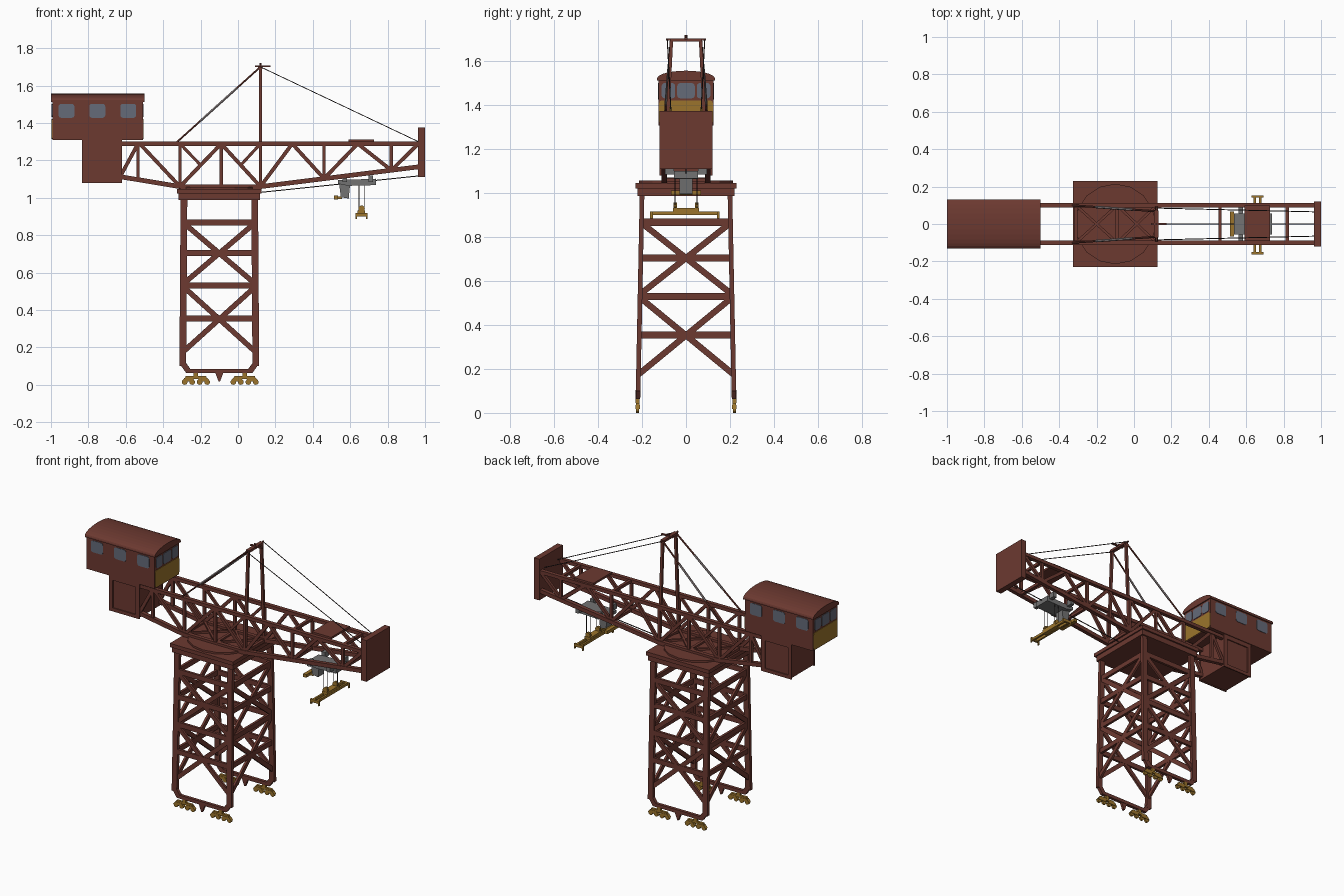
import bpy, bmesh, math
from mathutils import Vector as V


def mat(name, c):
    m = bpy.data.materials.new(name)
    m.diffuse_color = (*c, 1)
    return m


RED = mat("oxide red", (0.15, 0.041, 0.030))
GOLD = mat("ochre yellow", (0.33, 0.175, 0.025))
GREY = mat("machine grey", (0.17, 0.17, 0.17))
GLASS = mat("window glass", (0.13, 0.145, 0.19))
PALE = mat("pale stay grey", (0.30, 0.25, 0.25))
DARK = mat("dark rope", (0.04, 0.03, 0.03))


class Part:
    """Collects solids into one named object."""
    def __init__(self, name, material):
        self.name, self.material, self.bm = name, material, bmesh.new()

    def prism(self, pts, off):
        a = [self.bm.verts.new(V(p)) for p in pts]
        b = [self.bm.verts.new(V(p) + V(off)) for p in pts]
        n = len(a)
        self.bm.faces.new(a)
        self.bm.faces.new(b[::-1])
        for i in range(n):
            self.bm.faces.new((a[i], b[i], b[(i + 1) % n], a[(i + 1) % n]))
        return self

    def box(self, x0, x1, y0, y1, z0, z1):
        return self.prism([(x0, y0, z0), (x1, y0, z0), (x1, y1, z0), (x0, y1, z0)], (0, 0, z1 - z0))

    def beam(self, p, q, w, h, n=4):
        # w: horizontal width, h: depth; n > 4 gives a round bar
        p, q = V(p), V(q)
        d = (q - p).normalized()
        s = V((0, 0, 1)).cross(d)
        s = V((0, 1, 0)) if s.length < 0.12 else s.normalized()
        u = d.cross(s).normalized()
        if n == 4:
            ring = [(-.5, -.5), (.5, -.5), (.5, .5), (-.5, .5)]
        else:
            ring = [(.5 * math.cos(2 * math.pi * i / n), .5 * math.sin(2 * math.pi * i / n)) for i in range(n)]
        return self.prism([p + s * a * w + u * b * h for a, b in ring], q - p)

    def done(self):
        bmesh.ops.recalc_face_normals(self.bm, faces=self.bm.faces[:])
        me = bpy.data.meshes.new(self.name)
        self.bm.to_mesh(me)
        self.bm.free()
        me.materials.append(self.material)
        ob = bpy.data.objects.new(self.name, me)
        bpy.context.collection.objects.link(ob)
        return ob


def rounded(cx, cz, w, h, r):
    out = []
    for k, (sx, sz) in enumerate([(1, 1), (-1, 1), (-1, -1), (1, -1)]):
        for j in range(4):
            a = math.pi / 2 * (k + j / 3)
            out.append((cx + sx * (w / 2 - r) + r * math.cos(a), cz + sz * (h / 2 - r) + r * math.sin(a)))
    return out


# ---- tower: legs lean slightly inwards in y
CX = -0.10


def leg(sx, sy, z):
    return V((CX + sx * (0.196 - 0.007 * z), sy * (0.220 - 0.020 * z), z))


legs = Part("tower_legs", RED)
braces = Part("tower_braces", RED)
sills = Part("tower_sill_beams", RED)
for sy in (-1, 1):
    for sx in (-1, 1):
        legs.beam(leg(sx, sy, 0.10), leg(sx, sy, 1.0), 0.021, 0.036)
        sills.beam(leg(sx, sy, 0.115), (CX + sx * 0.165, sy * 0.219, 0.073), 0.02, 0.03)
    sills.beam((CX - 0.175, sy * 0.219, 0.074), (CX + 0.175, sy * 0.219, 0.074), 0.02, 0.022)
    sills.prism([(CX - 0.022, sy * 0.219 - 0.008, 0.066), (CX + 0.022, sy * 0.219 - 0.008, 0.066),
                 (CX + 0.004, sy * 0.219 - 0.008, 0.018), (CX - 0.004, sy * 0.219 - 0.008, 0.018)], (0, 0.016, 0))
corners = [(-1, -1), (1, -1), (1, 1), (-1, 1)]
for i in range(4):
    a, b = corners[i], corners[(i + 1) % 4]
    for z in (0.868, 0.705, 0.53, 0.355):
        braces.beam(leg(*a, z), leg(*b, z), 0.016, 0.032)
    for z0, z1 in ((0.54, 0.865), (0.175, 0.525)):
        braces.beam(leg(*a, z0), leg(*b, z1), 0.014, 0.028)
        braces.beam(leg(*a, z1), leg(*b, z0), 0.014, 0.028)
for p in (legs, braces, sills):
    p.done()

# ---- travelling bogies
frames, wheels = Part("bogie_frames", GOLD), Part("bogie_wheels", GOLD)
for sy in (-1, 1):
    y = sy * 0.22
    for bx in (-0.225, 0.035):
        frames.box(bx - 0.012, bx + 0.012, y - 0.009, y + 0.009, 0.045, 0.066)
        frames.prism([(bx - 0.06, y - 0.008, 0.032), (bx + 0.06, y - 0.008, 0.032),
                      (bx + 0.055, y - 0.008, 0.046), (bx - 0.055, y - 0.008, 0.046)], (0, 0.016, 0))
        for sx in (-1, 1):
            c = bx + sx * 0.04
            frames.prism([(c - 0.036, y - 0.010, 0.018), (c + 0.036, y - 0.010, 0.018),
                          (c + 0.022, y - 0.010, 0.036), (c - 0.022, y - 0.010, 0.036)], (0, 0.020, 0))
            for o in (-0.02, 0.02):
                wheels.beam((c + o, y - 0.007, 0.015), (c + o, y + 0.007, 0.015), 0.030, 0.030, 12)
frames.done()
wheels.done()

# ---- platform and turntable
Part("platform_slab", RED).box(-0.325, 0.125, -0.23, 0.23, 1.022, 1.046).done()
Part("platform_skirt", RED).box(-0.317, 0.117, -0.22, 0.22, 0.988, 1.022).done()
Part("turntable", RED).beam((CX, 0, 1.046), (CX, 0, 1.058), 0.43, 0.43, 16).done()

# ---- boom truss
chords, web, ties = Part("boom_chords", RED), Part("boom_web", RED), Part("boom_cross_ties", RED)
T = 1.289


def low(x):
    if x < -0.31:
        return 1.06 + (-0.31 - x) * 0.165
    return 1.06 if x < 0.12 else 1.06 + (x - 0.12) * 0.125


for s in (-1, 1):
    y = s * 0.1
    chords.beam((-0.64, y, T), (0.97, y, T), 0.025, 0.022)
    for a, b in ((-0.64, -0.31), (-0.31, 0.12), (0.12, 0.97)):
        chords.beam((a, y, low(a)), (b, y, low(b)), 0.025, 0.025)
    for x in (-0.535, -0.31, -0.09, 0.12, 0.46, 0.82):
        web.beam((x, y, low(x)), (x, y, T), 0.016, 0.018)
    # zigzag: (bottom x, top x)
    for b, t in ((-0.63, -0.535), (-0.31, -0.525), (-0.31, -0.09), (0.12, -0.09), (0.12, 0.29),
                 (0.46, 0.29), (0.46, 0.64), (0.82, 0.64), (0.82, 0.965)):
        web.beam((b, y, low(b)), (t, y, T), 0.016, 0.020)
    for x0, x1 in ((-0.31, -0.2), (0.12, 0.015)):
        web.beam((x0, y, T), (x1, y, 1.175), 0.014, 0.016)
for x in (0.46, 0.82):
    ties.beam((x, -0.1, T), (x, 0.1, T), 0.018, 0.018)
for x in (-0.31, -0.09, 0.12, 0.46, 0.82):
    ties.beam((x, -0.1, low(x)), (x, 0.1, low(x)), 0.018, 0.018)
for a, b in ((-0.31, -0.09), (-0.09, 0.12)):
    for s in (-1, 1):
        ties.beam((a, -s * 0.1, 1.066), (b, s * 0.1, 1.066), 0.014, 0.012)
for p in (chords, web, ties):
    p.done()
Part("boom_end_plate", RED).box(0.962, 1.0, -0.12, 0.12, 1.11, 1.375).done()
Part("boom_top_hatch", RED).box(0.59, 0.727, -0.09, 0.10, 1.299, 1.312).done()

# ---- mast and stays
mast, stay = Part("mast", RED), Part("back_stays", RED)
pale, cable = Part("back_stay_sleeves", PALE), Part("fore_stay_cables", DARK)
for s in (-1, 1):
    mast.beam((0.12, s * 0.098, 1.06), (0.12, s * 0.066, 1.70), 0.015, 0.017)
    p, q = V((-0.33, s * 0.1, 1.295)), V((0.12, s * 0.068, 1.70))
    stay.beam(p, q, 0.011, 0.011, 6)
    pale.beam(p.lerp(q, 0.28), p.lerp(q, 0.72), 0.0135, 0.0135, 6)
    cable.beam((0.12, s * 0.085, 1.70), (0.965, s * 0.065, 1.30), 0.005, 0.005, 6)
mast.box(0.108, 0.132, -0.072, 0.072, 1.69, 1.705)
mast.box(0.09, 0.175, -0.006, 0.006, 1.70, 1.708)
mast.beam((0.12, 0, 1.70), (0.12, 0, 1.72), 0.012, 0.012, 6)
mast.beam((0.12, -0.09, 1.70), (0.12, 0.09, 1.70), 0.008, 0.008)
for p in (mast, stay, pale, cable):
    p.done()
Part("trolley_cable", DARK).beam((0.1, 0, 1.027), (0.965, 0, 1.117), 0.006, 0.006, 6).done()

# ---- counterweight with framed sides
Part("counterweight", RED).box(-0.83, -0.625, -0.113, 0.113, 1.085, 1.31).done()
rim = Part("counterweight_frame", RED)
for s in (-1, 1):
    y0, y1 = sorted((s * 0.112, s * 0.12))
    rim.box(-0.835, -0.81, y0, y1, 1.08, 1.31)
    rim.box(-0.647, -0.62, y0, y1, 1.08, 1.31)
    rim.box(-0.81, -0.647, y0, y1, 1.08, 1.102)
    rim.box(-0.81, -0.647, y0, y1, 1.28, 1.31)
rim.done()

# ---- machinery house with arched roof, windows and ochre end panels


def arch(w, z0, rise, n=14):
    return [(w * math.cos(math.pi * i / n), z0 + rise * math.sin(math.pi * i / n)) for i in range(n + 1)]


wall = [(-0.125, 1.308), (0.125, 1.308)] + arch(0.125, 1.515, 0.036)
Part("house_walls", RED).prism([(-0.993, y, z) for y, z in wall], (0.486, 0, 0)).done()
roof = [(-0.132, 1.513), (0.132, 1.513)] + arch(0.132, 1.522, 0.036)
ro = Part("house_roof", RED).prism([(-1.0, y, z) for y, z in roof], (0.5, 0, 0)).done()
glass, panel = Part("house_windows", GLASS), Part("house_end_panels", GOLD)
for s in (-1, 1):
    for x in (-0.917, -0.752, -0.587):
        glass.prism([(a, s * 0.122, b) for a, b in rounded(x, 1.465, 0.085, 0.075, 0.014)], (0, s * 0.006, 0))
    ex = -0.75 + s * 0.24
    for y, w in ((-0.08, 0.062), (0, 0.08), (0.08, 0.062)):
        glass.prism([(ex, a, b) for a, b in rounded(y, 1.467, w, 0.07, 0.014)], (s * 0.006, 0, 0))
    panel.prism([(ex, a, b) for a, b in rounded(0, 1.368, 0.244, 0.108, 0.012)], (s * 0.006, 0, 0))
glass.done()
panel.done()

# ---- trolley, operator cab, hoist ropes and spreader
tr = Part("trolley", GREY)
tr.prism([(0.535, -0.055, 1.075), (0.59, -0.055, 1.064), (0.738, -0.055, 1.068),
          (0.738, -0.055, 1.102), (0.535, -0.055, 1.095)], (0, 0.11, 0))
for s in (-1, 1):
    for x in (0.57, 0.71):
        tr.box(x - 0.012, x + 0.012, s * 0.075 - 0.02, s * 0.075 + 0.02, 1.085, 1.12)
tr.done()
Part("operator_cab", GREY).prism([(0.55, -0.03, 1.003), (0.592, -0.03, 0.996), (0.60, -0.03, 1.08),
                                  (0.54, -0.03, 1.08)], (0, 0.06, 0)).done()
gl = Part("cab_gallery", GOLD).box(0.512, 0.535, -0.068, 0.068, 0.992, 1.012)
gl.box(0.53, 0.555, -0.03, 0.03, 0.994, 1.006).done()
ropes = Part("hoist_ropes", DARK)
for x in (0.647, 0.675):
    for y in (-0.05, 0.05):
        ropes.beam((x, y, 0.93), (x, y, 1.07), 0.004, 0.004, 6)
ropes.done()
sp = Part("spreader", GOLD)
for x in (0.645, 0.675):
    sp.box(x - 0.006, x + 0.006, -0.16, 0.15, 0.902, 0.918)
sp.box(0.64, 0.68, -0.06, 0.06, 0.905, 0.932)
for y in (-0.05, 0.05):
    sp.beam((0.661, y - 0.008, 0.942), (0.661, y + 0.008, 0.942), 0.034, 0.034, 10)
for y in (-0.157, 0.147):
    sp.box(0.628, 0.692, y - 0.006, y + 0.006, 0.900, 0.918)
    for x in (0.632, 0.688):
        sp.box(x - 0.004, x + 0.004, y - 0.006, y + 0.006, 0.886, 0.902)
sp.done()
